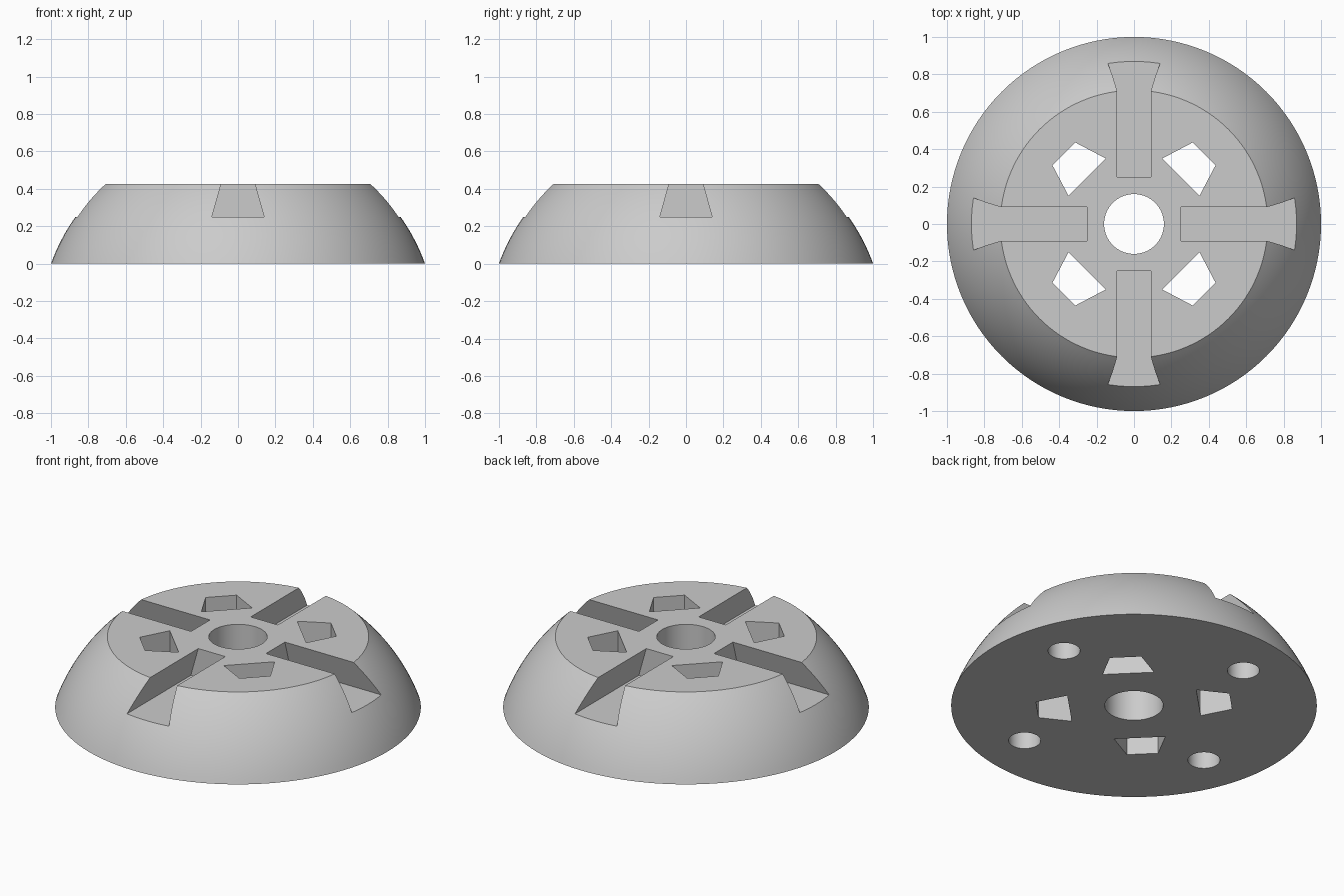
import bpy, bmesh
from math import sin, cos, pi, radians, sqrt, asin
from mathutils import Matrix, Vector

if "Cube" in bpy.data.objects:
    bpy.data.objects.remove(bpy.data.objects["Cube"], do_unlink=True)

HEIGHT, DROP = 0.425, 0.363          # dome height, sphere centre below the base
RADIUS = sqrt(1 + DROP ** 2)
SEGMENTS, RINGS = 128, 16

grey = bpy.data.materials.new("light grey")
grey.use_nodes = True
grey.diffuse_color = (0.6, 0.6, 0.6, 1)
grey.node_tree.nodes["Principled BSDF"].inputs["Base Color"].default_value = grey.diffuse_color


def make_object(name, bm):
    bmesh.ops.recalc_face_normals(bm, faces=bm.faces[:])
    mesh = bpy.data.meshes.new(name)
    bm.to_mesh(mesh)
    bm.free()
    obj = bpy.data.objects.new(name, mesh)
    bpy.context.collection.objects.link(obj)
    mesh.materials.append(grey)
    return obj


def prism(bm, outline, offset, turn):
    """Sweep a closed outline along an offset, then turn it about z."""
    spin = Matrix.Rotation(turn, 3, "Z")
    near = [bm.verts.new(spin @ Vector(p)) for p in outline]
    far = [bm.verts.new(spin @ (Vector(p) + Vector(offset))) for p in outline]
    bm.faces.new(near)
    bm.faces.new(far[::-1])
    for i in range(len(near)):
        j = (i + 1) % len(near)
        bm.faces.new((near[i], far[i], far[j], near[j]))


def circle(cx, cy, r, z, count):
    return [(cx + r * cos(2 * pi * i / count), cy + r * sin(2 * pi * i / count), z)
            for i in range(count)]


# Truncated dome: stacked rings along a spherical arc
bm = bmesh.new()
low, high = asin(DROP / RADIUS), asin((HEIGHT + DROP) / RADIUS)
rings = []
for k in range(RINGS + 1):
    a = low + (high - low) * k / RINGS
    ring = circle(0, 0, RADIUS * cos(a), RADIUS * sin(a) - DROP, SEGMENTS)
    rings.append([bm.verts.new(p) for p in ring])
for lower, upper in zip(rings, rings[1:]):
    for i in range(SEGMENTS):
        j = (i + 1) % SEGMENTS
        bm.faces.new((lower[i], lower[j], upper[j], upper[i]))
bm.faces.new(rings[0])
bm.faces.new(rings[-1])
dome = make_object("dome_body", bm)

# Cutters: centre bore, dovetail slots, wedge windows and blind holes underneath
bm = bmesh.new()
through = (0, 0, 0.7)
prism(bm, circle(0, 0, 0.16, -0.1, 64), through, 0)
slot = [(0.25, -0.14, 0.25), (0.25, 0.14, 0.25), (0.25, 0.076, 0.475), (0.25, -0.076, 0.475)]
window = [(0.354, -0.141, -0.1), (0.531, -0.086, -0.1), (0.531, 0.086, -0.1), (0.354, 0.141, -0.1)]
for q in range(4):
    turn = q * pi / 2
    prism(bm, slot, (0.9, 0, 0), turn)
    prism(bm, window, through, turn + pi / 4)
    prism(bm, circle(0.71, 0, 0.088, -0.1, 40), (0, 0, 0.28), turn + radians(17.4))
cutter = make_object("cutter", bm)
cutter.hide_render = True

cut = dome.modifiers.new("cut", "BOOLEAN")
cut.operation, cut.solver, cut.object = "DIFFERENCE", "EXACT", cutter
bpy.ops.object.select_all(action="DESELECT")
dome.select_set(True)
bpy.context.view_layer.objects.active = dome
bpy.ops.object.modifier_apply(modifier="cut")
bpy.data.objects.remove(cutter, do_unlink=True)
bpy.ops.object.shade_smooth_by_angle(angle=radians(25))
